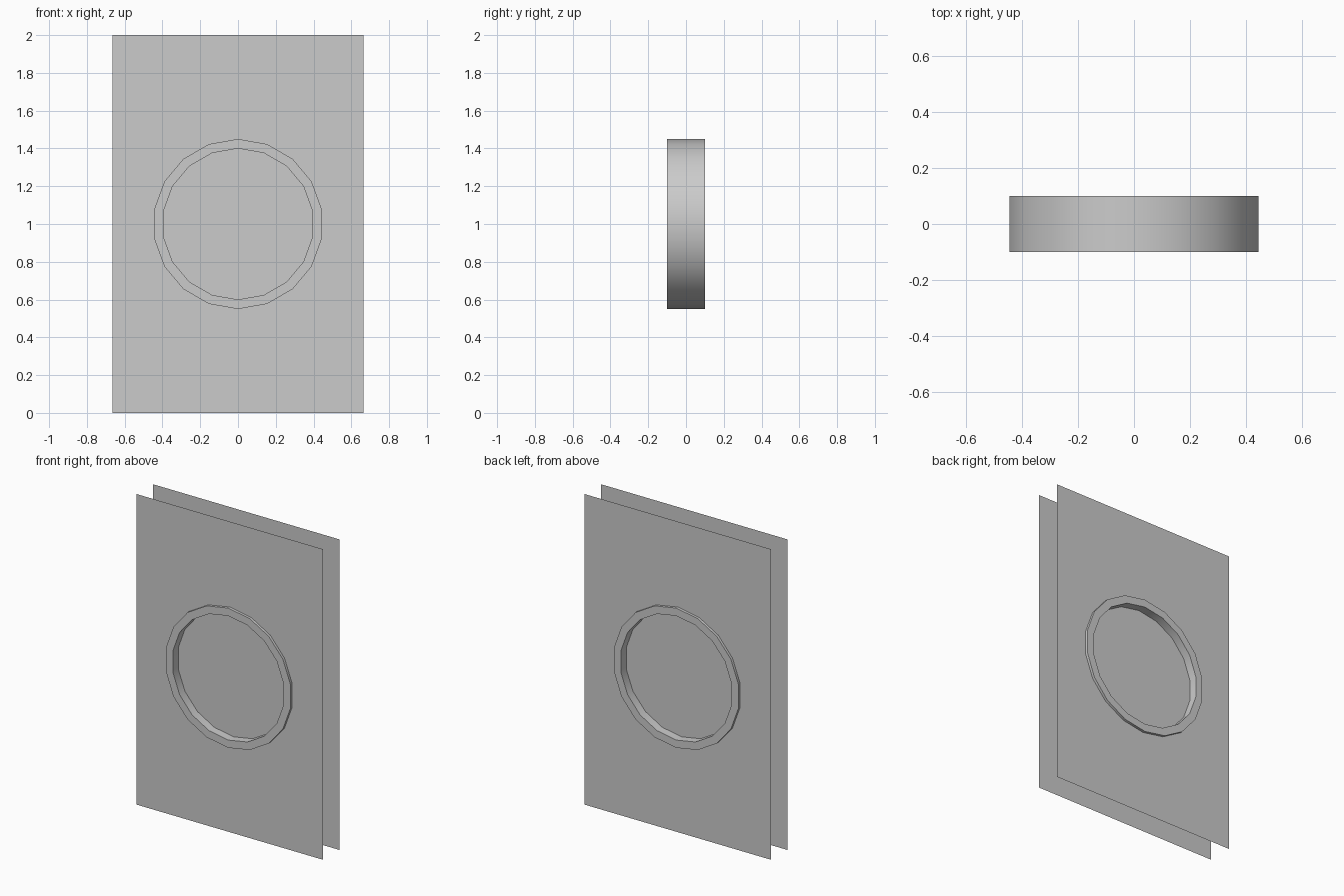
import bpy, bmesh, math
from mathutils import Vector

if "Cube" in bpy.data.objects:
    bpy.data.objects.remove(bpy.data.objects["Cube"])

SIDES = 18
R_OUT, R_IN = 0.45, 0.40      # porthole frame radii
RIM_Y = 0.10                  # frame face
PANEL_Y = 0.083               # door skin
GLASS_Y = 0.045               # recessed pane
HALF_W, HEIGHT, MID_Z = 0.665, 2.0, 1.0


def circle(bm, r, y):
    return [bm.verts.new((r * math.sin(2 * math.pi * i / SIDES), y,
                          MID_Z + r * math.cos(2 * math.pi * i / SIDES)))
            for i in range(SIDES)]


def loop_edges(bm, verts):
    return [bm.edges.new((v, verts[(i + 1) % len(verts)])) for i, v in enumerate(verts)]


def finish(bm, name):
    me = bpy.data.meshes.new(name)
    bm.to_mesh(me)
    bm.free()
    ob = bpy.data.objects.new(name, me)
    bpy.context.collection.objects.link(ob)
    return ob


# Thin door skins with a round opening
def door_panel(name, side):
    bm = bmesh.new()
    y = side * PANEL_Y
    rect = [bm.verts.new((x, y, z)) for x, z in
            ((-HALF_W, 0), (HALF_W, 0), (HALF_W, HEIGHT), (-HALF_W, HEIGHT))]
    edges = loop_edges(bm, rect) + loop_edges(bm, circle(bm, R_OUT, y))
    bmesh.ops.triangle_fill(bm, edges=edges, use_beauty=True, normal=Vector((0, side, 0)))
    for f in bm.faces:
        f.normal_update()
        if f.normal.y * side < 0:
            f.normal_flip()
    return finish(bm, name)


door_panel("front_panel", -1)
door_panel("back_panel", 1)

# Round window: outer wall, rims, inner walls and recessed panes
bm = bmesh.new()
profile = [(R_IN, -GLASS_Y), (R_IN, -RIM_Y), (R_OUT, -RIM_Y),
           (R_OUT, RIM_Y), (R_IN, RIM_Y), (R_IN, GLASS_Y)]
rings = [circle(bm, r, y) for r, y in profile]
for a, b in zip(rings, rings[1:]):
    for i in range(SIDES):
        j = (i + 1) % SIDES
        bm.faces.new((a[i], a[j], b[j], b[i]))
bm.faces.new(rings[0])
bm.faces.new(rings[-1])
bmesh.ops.recalc_face_normals(bm, faces=bm.faces)
window = finish(bm, "round_window")

bpy.context.view_layer.objects.active = window
window.select_set(True)
bpy.ops.object.shade_smooth_by_angle(angle=math.radians(30))
